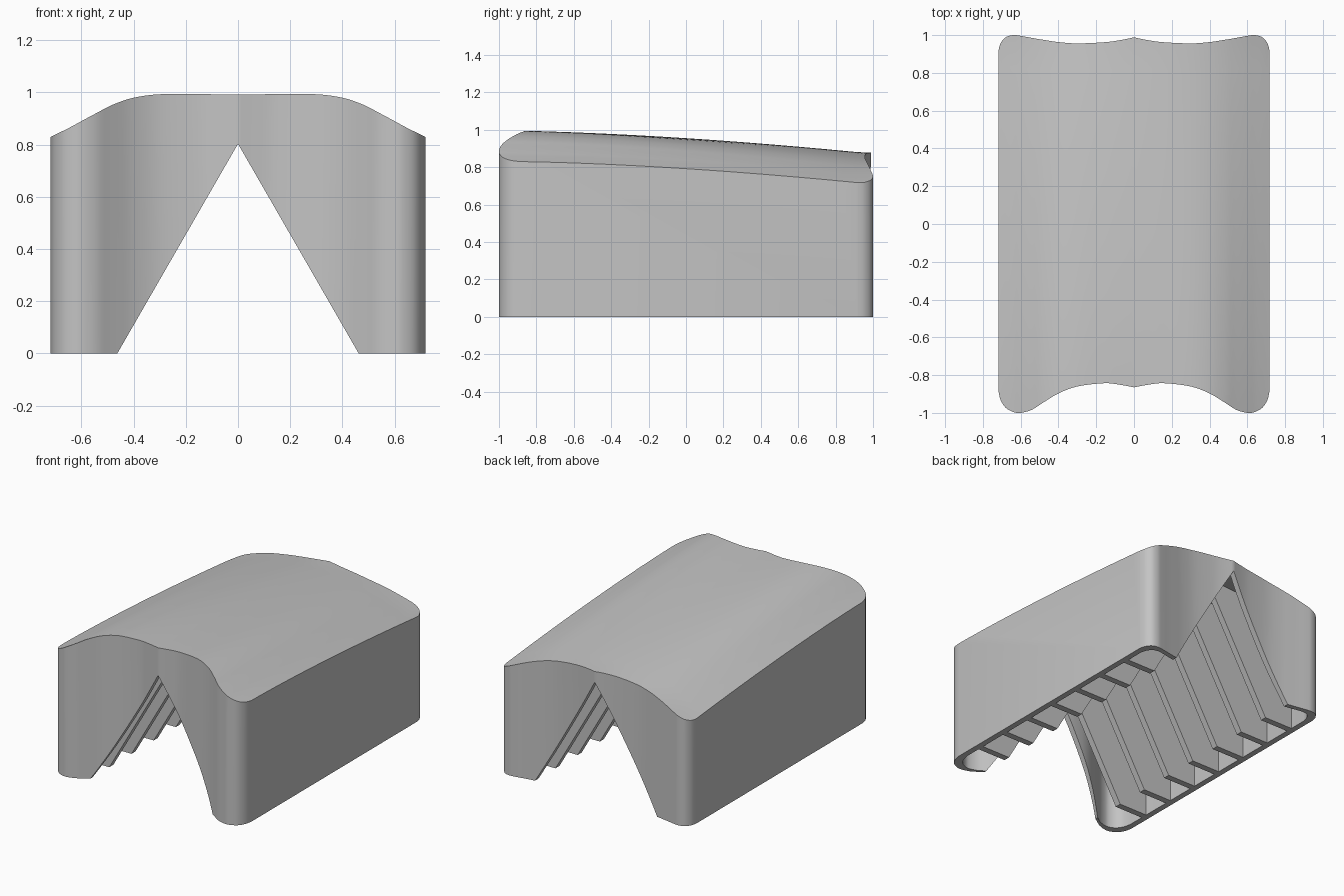
import bpy, bmesh, math

if "Cube" in bpy.data.objects:
    bpy.data.objects.remove(bpy.data.objects["Cube"], do_unlink=True)

HALF = 0.718    # half width
WALL = 0.04     # side wall thickness
ROOF = 0.055    # thickness under the crown
RIBS = 7

grey = bpy.data.materials.new("mid grey")
grey.use_nodes = True
grey.diffuse_color = (0.55, 0.55, 0.55, 1)
grey.node_tree.nodes["Principled BSDF"].inputs["Base Color"].default_value = (0.55, 0.55, 0.55, 1)

# Half-section stations: x, front edge y, back edge y, crown height at the front
STATIONS = [
    (0, -.865, .988, .993), (.08, -.85, .972, .994), (.16, -.843, .962, .995),
    (.3, -.86, .956, .995), (.4, -.897, .963, .981), (.48, -.945, .975, .953),
    (.54, -.983, .985, .922), (.6, -1, .996, .89), (.64, -.995, 1, .868),
    (.68, -.972, .988, .848), (.707, -.93, .955, .835), (HALF, -.88, .915, .83)]


def smooth_stations(steps=4):
    """Catmull-Rom through the stations, then mirrored across x = 0."""
    p = [STATIONS[0]] + STATIONS + [STATIONS[-1]]
    half = []
    for a, b, c, d in zip(p, p[1:], p[2:], p[3:]):
        for i in range(steps):
            t = i / steps
            half.append([.5 * (2 * n + (o - m) * t + (2 * m - 5 * n + 4 * o - q) * t * t
                         + (3 * n - m - 3 * o + q) * t ** 3) for m, n, o, q in zip(a, b, c, d)])
    half.append(list(STATIONS[-1]))
    return [[-s[0]] + s[1:] for s in reversed(half[1:])] + half


def crown_height(x, y, crown):
    """Drops towards the back, where the flat crown turns into a round arch."""
    t = min(max((y + .95) / 1.9, 0), 1)
    arch = .993 - .163 * (x / HALF) ** 2
    mix = .8 * t
    return crown * (1 - mix) + arch * mix - .116 * t ** 1.6


def make_object(name, bm):
    bmesh.ops.recalc_face_normals(bm, faces=bm.faces)
    me = bpy.data.meshes.new(name)
    bm.to_mesh(me)
    bm.free()
    ob = bpy.data.objects.new(name, me)
    bpy.context.collection.objects.link(ob)
    me.materials.append(grey)
    return ob


def block(name, inset=0, roof=0, span=None, bottom=0, rows=24):
    """Solid under the crown, inset on all sides, optionally limited to a y span."""
    bm = bmesh.new()
    top, base = [], []
    for x, front, back, crown in smooth_stations():
        x *= (HALF - inset) / HALF
        y0, y1 = span or (front + inset, back - inset)
        ys = [y0 + (y1 - y0) * i / rows for i in range(rows + 1)]
        top.append([bm.verts.new((x, y, crown_height(x, y, crown) - roof)) for y in ys])
        base.append([bm.verts.new((x, y, bottom)) for y in (ys[0], ys[-1])])
    for a, b, c, d in zip(top, top[1:], base, base[1:]):
        for i in range(rows):
            bm.faces.new((a[i], b[i], b[i + 1], a[i + 1]))
        bm.faces.new((a[0], b[0], d[0], c[0]))
        bm.faces.new((a[-1], b[-1], d[1], c[1]))
    for t, b in ((top[0], base[0]), (top[-1], base[-1])):
        bm.faces.new(t + [b[1], b[0]])
    bm.faces.new([b[0] for b in base] + [b[1] for b in reversed(base)])
    return make_object(name, bm)


def v_prism(name):
    """Triangular prism running the whole length."""
    bm = bmesh.new()
    section = [(0, .803), (.52, -.1), (-.52, -.1)]
    face = bm.faces.new([bm.verts.new((x, -1.2, z)) for x, z in section])
    ext = bmesh.ops.extrude_face_region(bm, geom=[face])["geom"]
    bmesh.ops.translate(bm, vec=(0, 2.4, 0), verts=[v for v in ext if isinstance(v, bmesh.types.BMVert)])
    return make_object(name, bm)


def cut(ob, cutter):
    mod = ob.modifiers.new("cut", 'BOOLEAN')
    mod.operation = 'DIFFERENCE'
    mod.solver = 'EXACT'
    mod.object = cutter
    bpy.ops.object.select_all(action='DESELECT')
    ob.select_set(True)
    bpy.context.view_layer.objects.active = ob
    bpy.ops.object.modifier_apply(modifier=mod.name)


# Hollow shell with a V-shaped tunnel
shell = block("shell")
cavity = block("cavity_cutter", inset=WALL, roof=ROOF, bottom=-.1)
tunnel = v_prism("tunnel_cutter")
cut(shell, cavity)
cut(shell, tunnel)

# Cross ribs inside the shell
parts = [shell]
for i in range(RIBS):
    y = -.71 + 1.44 * i / (RIBS - 1)
    rib = block(f"rib_{i + 1}", inset=WALL * .7, roof=ROOF * .7, span=(y - .022, y + .022), rows=1)
    cut(rib, tunnel)
    parts.append(rib)

# Smooth shading with sharp edges kept
bpy.ops.object.select_all(action='DESELECT')
for ob in parts:
    ob.select_set(True)
bpy.context.view_layer.objects.active = shell
bpy.ops.object.shade_smooth_by_angle(angle=math.radians(30))

# Remove the cutters
for ob in (cavity, tunnel):
    bpy.data.objects.remove(ob, do_unlink=True)
